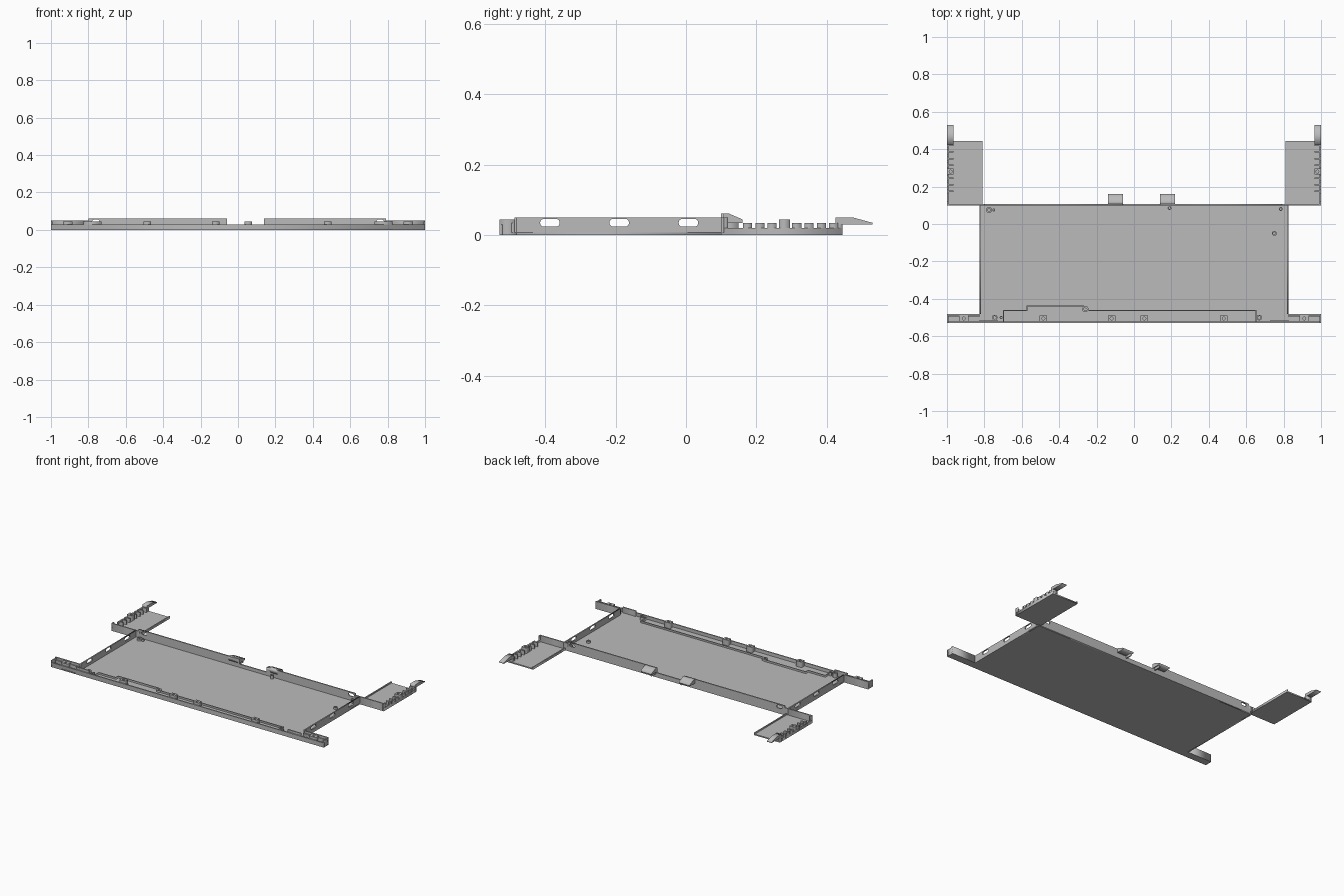
import bpy, math
from mathutils import Matrix, Vector

cube = bpy.data.objects.get("Cube")
if cube:
    bpy.data.objects.remove(cube, do_unlink=True)

grey = bpy.data.materials.new("plain grey")
grey.use_nodes = True
grey.diffuse_color = (0.5, 0.5, 0.5, 1)
grey.node_tree.nodes["Principled BSDF"].inputs["Base Color"].default_value = grey.diffuse_color

# Shared dimensions
sheet = 0.008
front, back = -0.53, 0.1
wing_back, tip = 0.445, 0.53
tray_side, outer_side = 0.825, 1
low_wall, side_wall, rear_wall = 0.03, 0.05, 0.062
base, tooth_top, clip_top = 0.02, 0.035, 0.045
tooth_pitch, tooth_depth = 0.035, 0.03
arm_back = front + side_wall

# Directions of an outline's first axis, second axis and extrusion
X, Y, Z = Vector.Fill(3), Vector.Fill(3), Vector.Fill(3)
X.x = Y.y = Z.z = 1
PLANES = {"top": (X, Y, Z), "front": (X, Z, -Y), "side": (Y, Z, X)}


def rect(across, up):
    (left, right), (bottom, top) = across, up
    return [(left, bottom), (right, bottom), (right, top), (left, top)]


def slot(cx, cy, width, height):
    """Rounded slot outline, or a circle when width equals height."""
    radius, steps, points = height / 2, 16, []
    for i in range(steps):
        angle = math.tau * (i + 0.5) / steps
        shift = math.copysign((width - height) / 2, math.cos(angle))
        points.append((cx + shift + radius * math.cos(angle), cy + radius * math.sin(angle)))
    return points


def circle(cx, cy, radius):
    return slot(cx, cy, radius * 2, radius * 2)


def panel(name, plane, levels, *outlines, mirror=False):
    """Extrude an outline with optional holes between two levels."""
    low, high = levels
    curve = bpy.data.curves.new(name, "CURVE")
    curve.dimensions, curve.fill_mode = "2D", "BOTH"
    curve.extrude = (high - low) / 2
    for outline in outlines:
        spline = curve.splines.new("POLY")
        spline.points.add(len(outline) - 1)
        for point, (u, v) in zip(spline.points, outline):
            point.co = (u, v, 0, 1)
        spline.use_cyclic_u = True
    helper = bpy.data.objects.new(name, curve)
    mesh = bpy.data.meshes.new_from_object(helper)
    bpy.data.objects.remove(helper)
    bpy.data.curves.remove(curve)
    axes = PLANES[plane]
    turn = Matrix(axes).transposed().to_4x4()
    mesh.transform(turn @ Matrix.Translation(Z * (low + high) / 2))
    mesh.materials.clear()
    mesh.materials.append(grey)
    obj = bpy.data.objects.new(name, mesh)
    bpy.context.scene.collection.objects.link(obj)
    if mirror:
        obj.modifiers.new("Mirror", "MIRROR")


def box(name, across, along, up, mirror=False):
    panel(name, "top", up, rect(across, along), mirror=mirror)


def around(middle, half):
    return middle - half, middle + half


# Main tray and front wall
box("floor_plate", around(0, tray_side), (front, back), (0, sheet))
box("front_wall", around(0, outer_side), (front, front + sheet), (0, low_wall))

# Rear wall: slotted base with two taller stretches
panel("rear_wall_base", "front", (-back - sheet, -back),
      rect(around(0, tray_side), (0, low_wall)))
for name, across, slot_x in (("right", (-0.8, -0.06), -0.76), ("left", (0.14, 0.79), 0.76)):
    panel(name + "_rear_wall", "front", (-back - sheet, -back),
          rect(across, (low_wall, rear_wall)), slot(slot_x, clip_top, base * 2, base))
box("rear_wall_ends", (0.79, tray_side), (back, back + sheet), (low_wall, side_wall), mirror=True)

# Stepped rib behind the front wall, each corner shifted to give its thickness
near, middle, far = front + sheet, -0.46, -0.435
path = [(-0.7, near), (-0.7, middle), (-0.575, middle), (-0.575, far),
        (-0.27, far), (-0.24, middle), (0.655, middle), (0.655, near)]
offset = sheet * 0.75
inside = [(x + math.copysign(offset, -x) * (1 if x > 0 or x < -0.5 else 0), y - offset)
          for x, y in path]
panel("front_rib", "top", (0, base), path + inside[::-1])

# Clip blocks along the front wall
for x in (-0.485, -0.12, 0.055, 0.48):
    y = front + 0.025
    panel("front_clip", "top", (0, clip_top),
          rect(around(x, base), around(y, base * 0.8)), circle(x, y, sheet))

# Hooked clips on the rear wall
hook_start, hook_tip = back + base, back + 0.06
hook = [(back, tooth_top), (hook_tip, tooth_top), (hook_tip, clip_top),
        (hook_start, rear_wall), (back, rear_wall)]
for x, turn in ((-0.1, -1), (0.18, 1)):
    panel("rear_clip", "side", around(x, 0.04), hook)
    box("rear_clip_web", around(x - turn * low_wall, sheet / 2),
        (back, back + side_wall), (base, tooth_top))

# Screw bosses
for x, y, radius, top in (
        (-0.775, 0.075, 0.016, base), (-0.75, 0.075, sheet, base),
        (0.19, 0.085, 0.01, low_wall), (0.785, 0.08, 0.01, low_wall),
        (0.75, -0.05, 0.013, base), (-0.26, -0.455, 0.017, base),
        (-0.745, -0.5, 0.015, tooth_top), (-0.71, -0.5, sheet, low_wall),
        (0.67, -0.5, 0.015, low_wall)):
    panel("screw_boss", "top", (0, top), circle(x, y, radius), circle(x, y, radius / 2))

# Side walls with three slots
slots = [slot(-0.19 + step * 0.197, tooth_top, 0.056, 0.023) for step in (-1, 0, 1)]
panel("side_walls", "side", (tray_side - sheet, tray_side),
      rect((arm_back, back), (0, side_wall)), *slots, mirror=True)

# Front arms: a channel with a rail, an end cap and a screw block
arm = (tray_side, outer_side)
box("arm_floors", arm, (front, arm_back), (0, sheet), mirror=True)
box("arm_back_walls", arm, (arm_back - sheet, arm_back), (0, side_wall), mirror=True)
box("arm_rails", arm, (arm_back - sheet * 2, arm_back - sheet), (0, tooth_top), mirror=True)
box("arm_ends", (outer_side - sheet, outer_side), (front, arm_back), (0, clip_top), mirror=True)
box("corner_blocks", (0.73, tray_side), (near, near + sheet), (0, clip_top), mirror=True)
arm_x, arm_y = 0.91, front + 0.025
panel("arm_blocks", "top", (0, clip_top), rect(around(arm_x, 0.025), around(arm_y, base * 0.8)),
      circle(arm_x, arm_y, sheet), mirror=True)

# Rear wings
wing = (0.81, outer_side)
skin = (outer_side - sheet, outer_side)
tooth_span = (outer_side - tooth_pitch, outer_side)
box("wing_floors", wing, (back, wing_back), (0, sheet), mirror=True)
box("wing_front_walls", arm, (back, back + sheet), (0, side_wall), mirror=True)
box("wing_inner_lips", (0.81, 0.817), (back, wing_back), (0, sheet * 2), mirror=True)
box("wing_outer_walls", skin, (back, wing_back), (0, base), mirror=True)
box("wing_front_corners", skin, (back, back + base), (base, side_wall), mirror=True)

# Evenly spaced teeth, with a taller screw block in the middle
for i in range(1, 9):
    y = 0.14 + i * tooth_pitch
    if i == 4:
        x = outer_side - base
        panel("wing_block", "top", (0, clip_top), rect(tooth_span, around(y, base * 0.8)),
              circle(x, y, sheet), mirror=True)
    else:
        box("wing_tooth", skin, around(y, tooth_depth / 2 - 0.002), (base, tooth_top), mirror=True)
        box("wing_tooth_rib", tooth_span, around(y, sheet / 2), (0, tooth_top), mirror=True)

# Overhanging tongues at the back of the wings
tongue_start = wing_back - base
tongue = [(tongue_start, low_wall), (tip, low_wall), (tip, tooth_top),
          (wing_back + low_wall, side_wall), (tongue_start, side_wall)]
panel("wing_tongues", "side", tooth_span, tongue, mirror=True)
box("tongue_posts", tooth_span, (tongue_start, wing_back), (0, low_wall), mirror=True)
